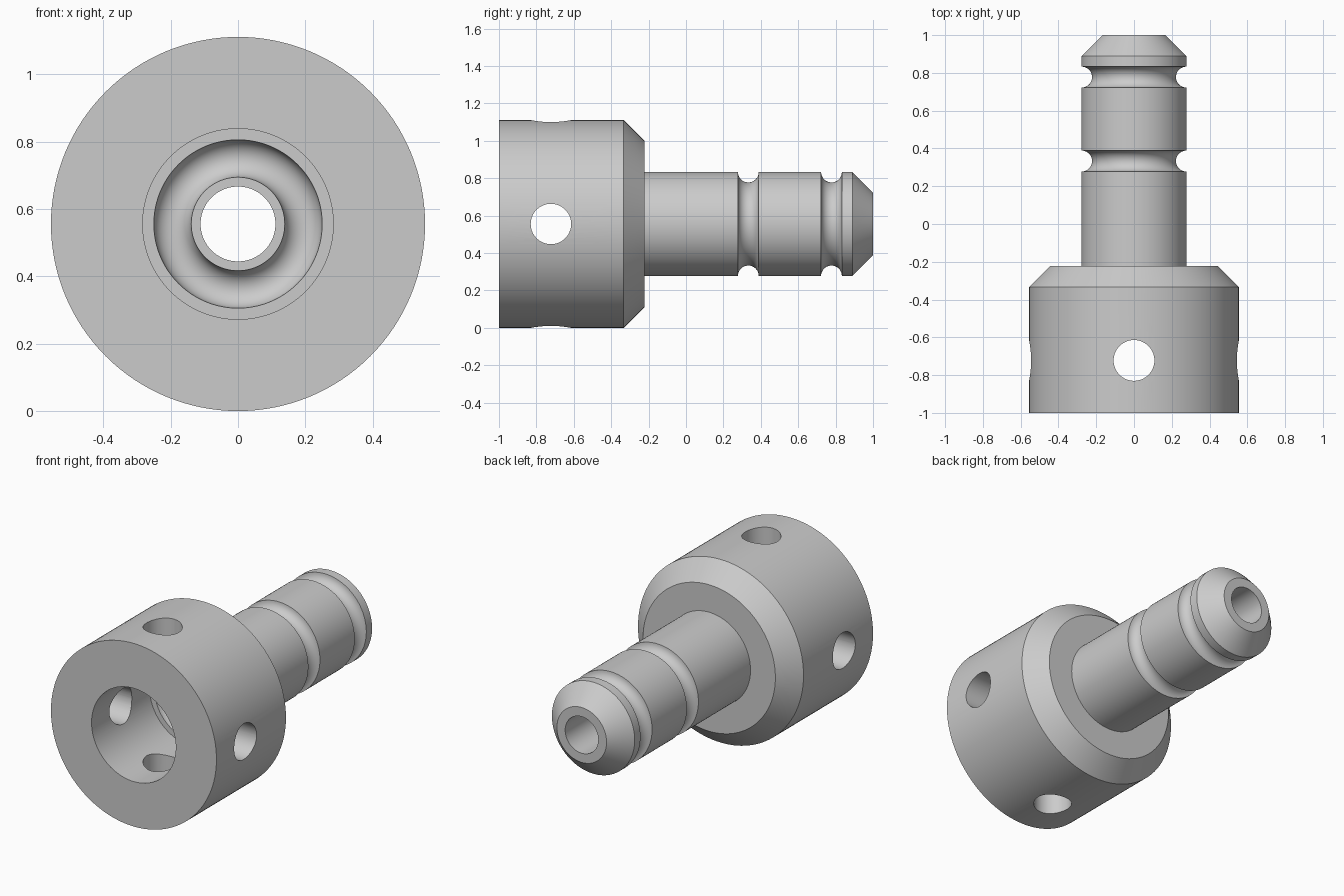
import bpy
import bmesh
from math import pi, sin, cos, radians
from mathutils import Matrix, Vector

cube = bpy.data.objects.get("Cube")
if cube:
    bpy.data.objects.remove(cube, do_unlink=True)

U = 1 / 9                 # basic module of the part
AXIS_Z = 5 * U            # height of the turning axis
GROOVE = U / 2            # groove radius
STEPS = 16

steel = bpy.data.materials.new("light_grey_metal")
steel.use_nodes = True
grey = (0.6, 0.6, 0.6, 1)
steel.diffuse_color = grey
steel.node_tree.nodes["Principled BSDF"].inputs["Base Color"].default_value = grey


def half_turn():
    return [pi * i / STEPS for i in range(STEPS + 1)]


def ring_groove(radius, y):
    """Half-round groove around the shaft, as (radius, y) points."""
    return [(radius - GROOVE * sin(t), y - GROOVE * cos(t)) for t in half_turn()]


def face_groove(radius, y):
    """Half-round groove sunk into the socket floor."""
    return [(radius + GROOVE * cos(t), y + GROOVE * sin(t)) for t in half_turn()]


def make_object(name, bm):
    mesh = bpy.data.meshes.new(name)
    bmesh.ops.recalc_face_normals(bm, faces=bm.faces)
    bm.to_mesh(mesh)
    bm.free()
    mesh.materials.append(steel)
    obj = bpy.data.objects.new(name, mesh)
    bpy.context.collection.objects.link(obj)
    return obj


def lathe(name, profile, segments=128):
    """Turn a closed (radius, y) profile around the y axis."""
    bm = bmesh.new()
    verts = [bm.verts.new((r, y, AXIS_Z)) for r, y in profile]
    edges = [bm.edges.new((a, b)) for a, b in zip(verts, verts[1:] + verts[:1])]
    bmesh.ops.spin(bm, geom=verts + edges, cent=(0, 0, AXIS_Z), axis=(0, 1, 0),
                   angle=2 * pi, steps=segments, use_merge=True)
    bmesh.ops.remove_doubles(bm, verts=bm.verts, dist=1e-5)
    return make_object(name, bm)


def cross_cutter(name, rotation):
    bm = bmesh.new()
    place = Matrix.Translation(Vector((0, -1 + 2.5 * U, AXIS_Z))) @ rotation
    bmesh.ops.create_cone(bm, cap_ends=True, segments=64, radius1=0.108,
                          radius2=0.108, depth=1.5, matrix=place)
    obj = make_object(name, bm)
    obj.hide_render = True
    return obj


# Collar, shaft with two seal grooves, tapered tip, through bore and socket
shaft_r, bore_r, socket_r = 2.5 * U, U, 0.283
floor_y = -1 + 5 * U
profile = [(5 * U, -1), (5 * U, -3 * U), (4 * U, -2 * U), (shaft_r, -2 * U)]
for groove_y in (3 * U, 7 * U):
    profile += ring_groove(shaft_r, groove_y)
profile += [(shaft_r, 8 * U), (1.5 * U, 1), (bore_r, 1), (bore_r, floor_y)]
profile += reversed(face_groove(1.75 * U, floor_y))
profile += [(socket_r, floor_y), (socket_r, -1)]
coupling = lathe("grooved_coupling", profile)

# Cross holes through the collar
cutters = [cross_cutter("vertical_hole_cutter", Matrix.Identity(4)),
           cross_cutter("side_hole_cutter", Matrix.Rotation(pi / 2, 4, 'Y'))]
bpy.ops.object.select_all(action='DESELECT')
bpy.context.view_layer.objects.active = coupling
coupling.select_set(True)
for cutter in cutters:
    mod = coupling.modifiers.new("cross_hole", 'BOOLEAN')
    mod.operation = 'DIFFERENCE'
    mod.solver = 'EXACT'
    mod.object = cutter
    bpy.ops.object.modifier_apply(modifier=mod.name)
for cutter in cutters:
    bpy.data.objects.remove(cutter, do_unlink=True)

bpy.ops.object.shade_smooth_by_angle(angle=radians(30))
